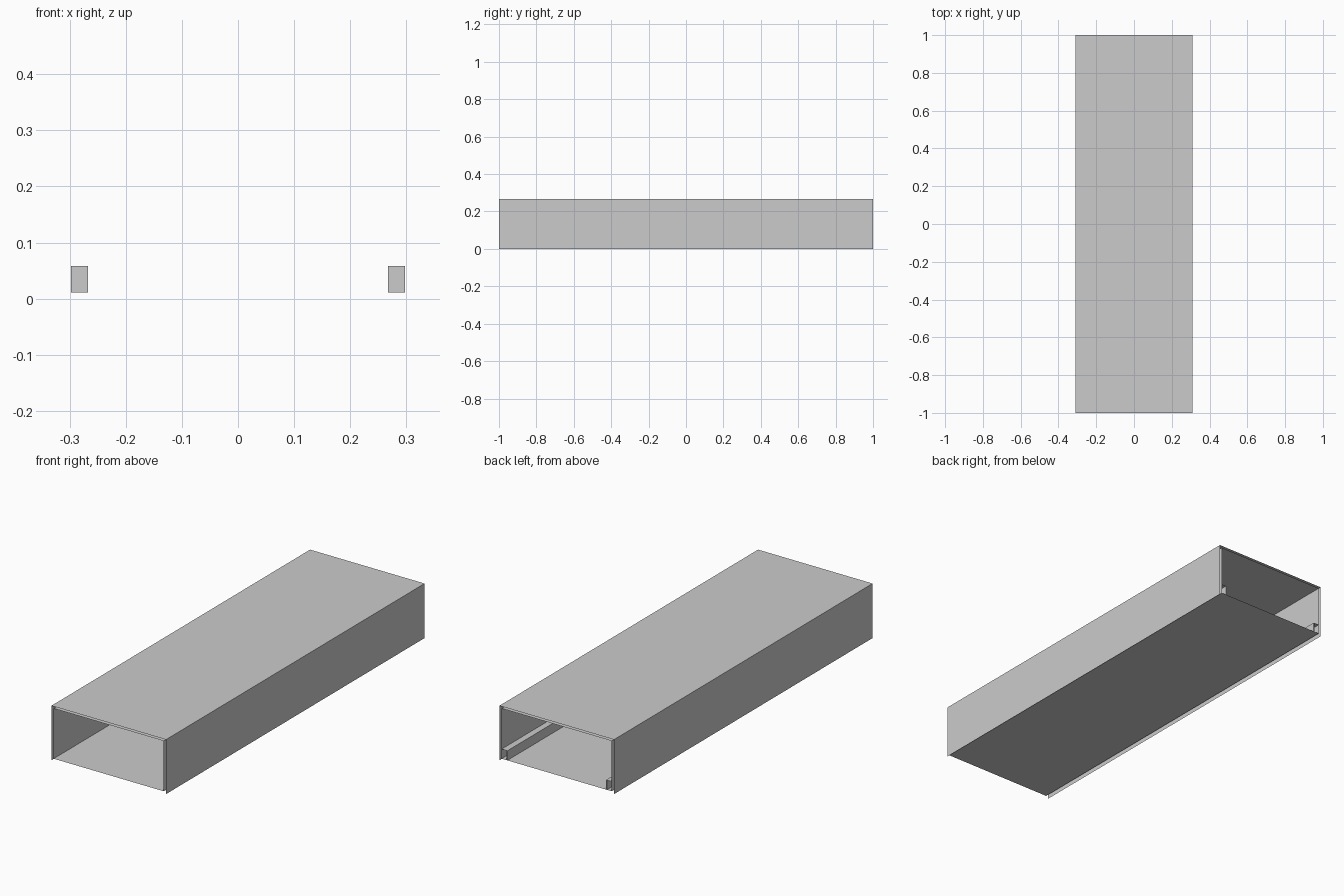
import bpy

if "Cube" in bpy.data.objects:
    bpy.data.objects.remove(bpy.data.objects["Cube"])


def strip(name, profile, y0, y1, closed=False):
    """Sweep an x-z profile along y as a single-surface sheet, open at both ends."""
    n = len(profile)
    verts = [(x, y, z) for y in (y0, y1) for x, z in profile]
    faces = [(i, (i + 1) % n, n + (i + 1) % n, n + i) for i in range(n if closed else n - 1)]
    mesh = bpy.data.meshes.new(name)
    mesh.from_pydata(verts, [], faces)
    obj = bpy.data.objects.new(name, mesh)
    bpy.context.collection.objects.link(obj)
    return obj


def box(name, lo, hi):
    """Axis-aligned box from two corners."""
    bpy.ops.mesh.primitive_cube_add(size=1, location=[(a + b) / 2 for a, b in zip(lo, hi)])
    obj = bpy.context.object
    obj.name = name
    obj.scale = [b - a for a, b in zip(lo, hi)]
    return obj


OUT, IN = 0.31, 0.298        # half widths of outer cover and inner tube
TOP, CEIL, FLOOR = 0.267, 0.257, 0.011
RAIL_TOP, RAIL_FRONT = 0.058, 0.0

# Outer cover: top and two sides, no bottom
strip("outer_cover", [(-OUT, 0), (-OUT, TOP), (OUT, TOP), (OUT, 0)], -1, 1)

# Inner lining: four-sided open tube
strip("inner_lining", [(-IN, FLOOR), (IN, FLOOR), (IN, CEIL), (-IN, CEIL)], -1, 1, closed=True)

# Hollow floor rails along both walls at the back half
for side, s in (("left", -1), ("right", 1)):
    xs = sorted((s * 0.267, s * 0.272))
    box(side + "_rail_wall", (xs[0], RAIL_FRONT, FLOOR), (xs[1], 1, RAIL_TOP))
    strip(side + "_rail_top", [(s * 0.272, RAIL_TOP), (s * IN, RAIL_TOP)], RAIL_FRONT, 1)
    # Front end of the rail
    xs = sorted((s * 0.272, s * IN))
    box(side + "_rail_end", (xs[0], RAIL_FRONT, FLOOR), (xs[1], RAIL_FRONT + 0.005, RAIL_TOP))
